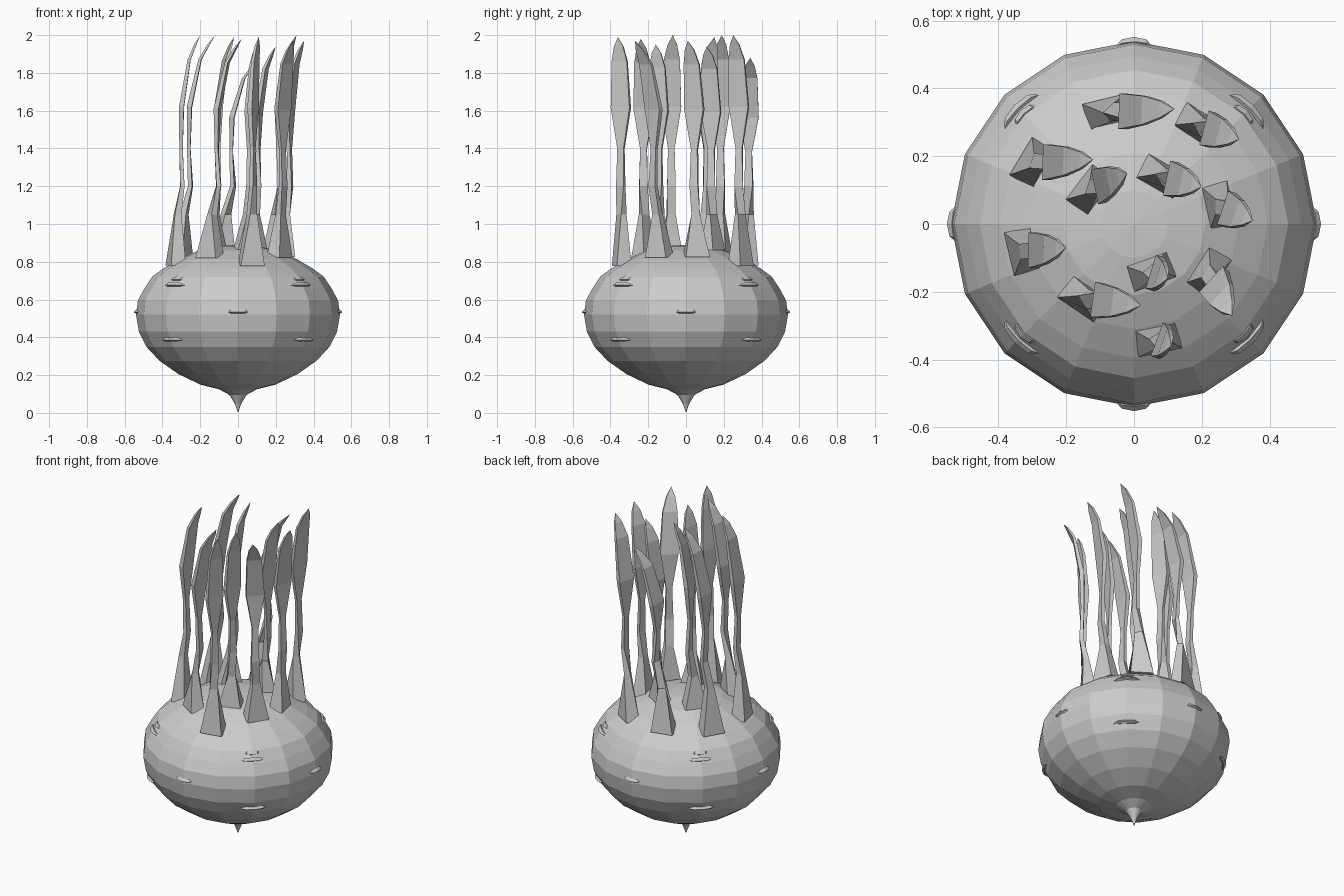
import bpy, bmesh, math
from mathutils import Vector

if "Cube" in bpy.data.objects:
    bpy.data.objects.remove(bpy.data.objects["Cube"])


def make_object(name, bm):
    bmesh.ops.recalc_face_normals(bm, faces=bm.faces)
    mesh = bpy.data.meshes.new(name)
    bm.to_mesh(mesh)
    bm.free()
    obj = bpy.data.objects.new(name, mesh)
    bpy.context.collection.objects.link(obj)
    return obj


def skin(name, rings, bottom=None, top=None):
    """Bridge equal-sized point rings, closing each end with a point or a cap."""
    bm = bmesh.new()
    loops = [[bm.verts.new(p) for p in r] for r in rings]
    n = len(loops[0])
    for a, b in zip(loops, loops[1:]):
        for i in range(n):
            j = (i + 1) % n
            bm.faces.new((a[i], a[j], b[j], b[i]))
    for loop, tip in ((loops[0], bottom), (loops[-1], top)):
        if tip is None:
            bm.faces.new(loop)
        else:
            v = bm.verts.new(tip)
            for i in range(n):
                bm.faces.new((loop[i], loop[(i + 1) % n], v))
    return make_object(name, bm)


# Bulb: 16-sided turned root with a pointed tip
profile = [(.018, .05), (.045, .095), (.10, .125), (.20, .15), (.315, .205),
           (.415, .275), (.485, .35), (.525, .43), (.54, .52), (.53, .595),
           (.495, .66), (.455, .72), (.395, .765), (.31, .815), (.21, .86), (.10, .883)]
rings = [[(r * math.cos(math.tau * i / 16), r * math.sin(math.tau * i / 16), z)
          for i in range(16)] for r, z in profile]
skin("bulb", rings, (0, 0, 0), (0, 0, .89))


# Skin wrinkles: thin lens-shaped ridges around the bulb
def wrinkle(angle, r, z, half):
    out = Vector((math.cos(angle), math.sin(angle), 0))
    side = Vector((-out.y, out.x, 0))
    rings = []
    for t, k in ((-.6, .8), (0, 1), (.6, .8)):
        c = out * (r - .012 * t * t) + side * half * t + Vector((0, 0, z))
        rings.append([c + out * .014 * k, c + Vector((0, 0, .016 * k)),
                      c - out * .02 * k, c - Vector((0, 0, .008 * k))])
    ends = [out * (r - .02) + side * half * s + Vector((0, 0, z)) for s in (-1, 1)]
    skin("skin_wrinkle", rings, *ends)


for q in range(4):
    wrinkle(q * math.pi / 2, .538, .533, .06)
    diagonal = (q + .5) * math.pi / 2
    wrinkle(diagonal, .484, .676, .08)
    wrinkle(diagonal, .46, .705, .05)
    wrinkle(diagonal, .505, .385, .08)


# Leaves: broad foot, thin stalk, flat blade curling over at the tip
def leaf(base, tip, height):
    b, t = Vector((*base, 0)), Vector((*tip, 0))
    radial = b.normalized()
    tangent = Vector((-radial.y, radial.x, 0))
    curl = ((t - b).normalized() + Vector((.6, -.1, 0))).normalized()
    across = Vector((-curl.y, curl.x, 0))
    if tangent.dot(across) < 0:
        tangent, radial = -tangent, -radial
    foot = .885 - .9 * b.length_squared
    # z, share of lean, width, thickness, share of twist
    stations = [(foot, 0, .13, .08, 0), (1.05, .08, .045, .035, .4),
                (1.2, .27, .045, .022, .8), (1.4, .22, .035, .018, 1),
                (1.62, .24, .105, .026, 1), (1.87, .55, .085, .016, 1),
                (1.95, .8, .05, .012, 1)]
    rings = []
    for z, lean, w, th, twist in stations:
        if z > 1.3:
            z = 1.3 + (z - 1.3) * (height - 1.3) / .7
        u = tangent.lerp(across, twist).normalized()
        v = Vector((-u.y, u.x, 0))
        c = b.lerp(t, lean) + Vector((0, 0, z))
        rings.append([c + u * w * sx / 2 + v * th * sy / 2
                      for sx, sy in ((-1, -1), (1, -1), (1, 1), (-1, 1))])
    skin("leaf", rings, None, t + Vector((0, 0, height)))


for base, tip, height in [
        ((-.33, -.08), (-.20, -.07), 2.0), ((-.30, .18), (-.12, .19), 2.0),
        ((-.13, .10), (-.02, .15), 1.99), ((-.08, .33), (.12, .34), 1.88),
        ((.19, .29), (.31, .25), 2.0), ((.08, .14), (.20, .11), 1.94),
        ((.25, .055), (.35, .01), 1.97), ((.22, -.14), (.29, -.27), 1.97),
        ((.05, -.14), (.10, -.16), 1.95), ((-.15, -.22), (.02, -.24), 1.98),
        ((.07, -.34), (.11, -.36), 1.99)]:
    leaf(base, tip, height)
